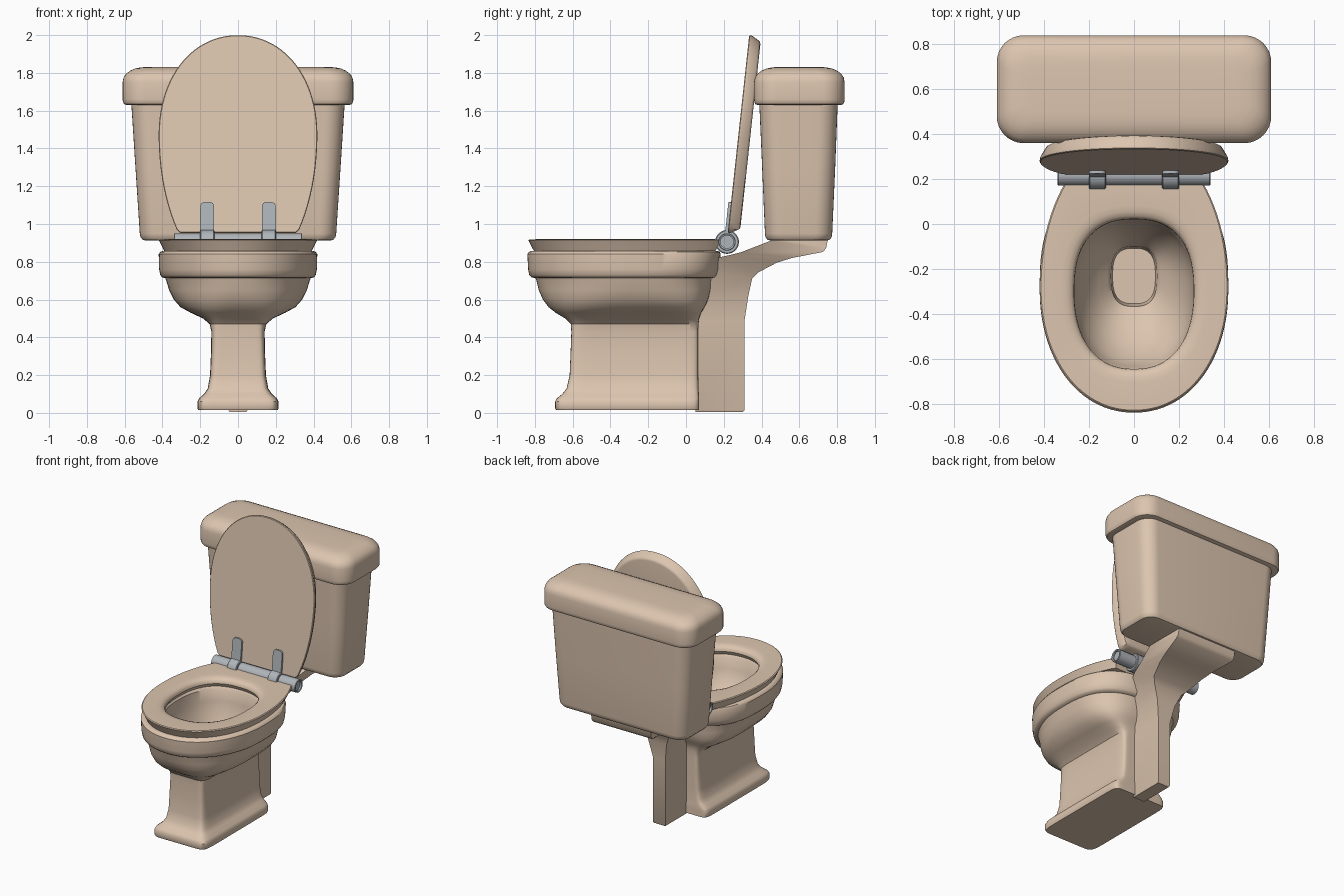
import bpy, bmesh, math
from mathutils import Vector, Matrix

N = 96


def material(name, rgb):
    m = bpy.data.materials.new(name)
    m.diffuse_color = (*rgb, 1)
    return m


CERAMIC = material("warm_ceramic", (0.72, 0.56, 0.43))
METAL = material("grey_metal", (0.43, 0.46, 0.49))


def spow(v, e):
    return math.copysign(abs(v) ** e, v)


def egg(z, w, y0, y1, cy, nf=2.1, nb=2.1, cut=None):
    """Egg / superellipse ring; nf, nb are the front and back squareness."""
    pts = []
    for i in range(N):
        t = 2 * math.pi * (i + 0.5) / N
        n = nb if math.sin(t) > 0 else nf
        s = spow(math.sin(t), 2 / n)
        y = cy + s * ((y1 - cy) if s > 0 else (cy - y0))
        if cut is not None:
            y = min(y, cut)
        pts.append((w * spow(math.cos(t), 2 / n), y, z))
    return pts


def rrect(z, w, y0, y1, r, seg=8):
    """Rounded rectangle ring."""
    pts = []
    for k, (cx, cy) in enumerate([(w - r, y1 - r), (r - w, y1 - r), (r - w, y0 + r), (w - r, y0 + r)]):
        for i in range(seg + 1):
            a = math.pi / 2 * (k + i / seg)
            pts.append((cx + r * math.cos(a), cy + r * math.sin(a), z))
    return pts


def finish(name, bm, mat, angle=35):
    bmesh.ops.recalc_face_normals(bm, faces=bm.faces)
    me = bpy.data.meshes.new(name)
    bm.to_mesh(me)
    bm.free()
    me.materials.append(mat)
    ob = bpy.data.objects.new(name, me)
    bpy.context.collection.objects.link(ob)
    bpy.ops.object.select_all(action='DESELECT')
    ob.select_set(True)
    bpy.context.view_layer.objects.active = ob
    bpy.ops.object.shade_smooth_by_angle(angle=math.radians(angle))
    return ob


def loft(name, rings, mat=CERAMIC, closed=False, angle=35):
    """Skin a list of rings; ends are capped unless the rings close on themselves."""
    bm = bmesh.new()
    vs = [[bm.verts.new(p) for p in r] for r in rings]
    pairs = list(zip(vs, vs[1:])) + ([(vs[-1], vs[0])] if closed else [])
    for a, b in pairs:
        for i in range(len(a)):
            j = (i + 1) % len(a)
            bm.faces.new((a[i], a[j], b[j], b[i]))
    if not closed:
        bm.faces.new(vs[0])
        bm.faces.new(vs[-1])
    return finish(name, bm, mat, angle)


# pedestal and bowl: outside going up, over the rim, down into the drain well
C = -0.29
outer = [  # z, half width, front y, back y, squareness front, back
    (0.015, .210, -.688, .070, 12, 14), (0.025, .215, -.693, .070, 12, 14),
    (0.060, .215, -.693, .070, 12, 14), (0.078, .205, -.683, .070, 12, 14),
    (0.10, .180, -.655, .068, 12, 14), (0.13, .160, -.632, .066, 12, 14),
    (0.20, .148, -.616, .065, 12, 14), (0.32, .143, -.611, .065, 12, 14),
    (0.43, .141, -.607, .065, 11, 14), (0.47, .150, -.610, .066, 8, 10),
    (0.50, .185, -.640, .070, 5, 7), (0.53, .250, -.690, .080, 3.4, 5),
    (0.56, .305, -.728, .100, 2.7, 4), (0.60, .340, -.758, .118, 2.4, 3.4),
    (0.65, .365, -.780, .130, 2.2, 3), (0.70, .380, -.792, .135, 2.1, 2.8),
    (0.713, .385, -.797, .138, 2.1, 2.8), (0.718, .402, -.818, .155, 2.1, 2.8),
    (0.73, .412, -.830, .165, 2.1, 2.8), (0.76, .418, -.836, .175, 2.1, 2.8),
    (0.84, .420, -.840, .183, 2.1, 2.8), (0.852, .412, -.832, .180, 2.1, 2.8),
    (0.857, .400, -.820, .170, 2.1, 2.8)]
inner = [
    (0.857, .285, -.665, .035, 2.3, 2.4), (0.84, .270, -.650, .022, 2.3, 2.4),
    (0.76, .262, -.635, .012, 2.3, 2.4), (0.68, .240, -.600, -.005, 2.3, 2.4),
    (0.60, .200, -.530, -.035, 2.3, 2.4), (0.54, .155, -.450, -.065, 2.5, 2.5),
    (0.50, .118, -.390, -.090, 2.7, 2.7), (0.48, .102, -.367, -.100, 2.8, 2.8),
    (0.40, .095, -.355, -.108, 2.8, 2.8)]
rings = [egg(z, w, a, b, C, f, k) for z, w, a, b, f, k in outer]
rings += [egg(z, w, a, b, min(C, (a + b) / 2) if w > .2 else (a + b) / 2, f, k) for z, w, a, b, f, k in inner]
loft("bowl_and_pedestal", rings)


# seat ring, straight at the back and tapered underneath
def seat_out(z, d):
    return egg(z, .42 - d, -.835 + d, .40 - d, -.28, 2.1, 2, .185 - d)


def seat_in(z, d):
    return egg(z, .265 + d, -.645 - d, .02 + d, -.30, 2.3, 2.5)


loft("seat", [seat_out(.856, .03), seat_out(.905, .005), seat_out(.914, 0), seat_out(.919, .006),
              seat_in(.920, .06), seat_in(.917, .035), seat_in(.910, .015), seat_in(.897, .003),
              seat_in(.88, 0), seat_in(.856, .012)], closed=True)

# raised lid, modelled flat and then swung up behind the hinge
SWING = Matrix.Translation((0, .277, 1.47)) @ Matrix.Rotation(math.radians(-96.2), 4, 'X')


def lid_ring(z, d):
    return [SWING @ Vector(p) for p in egg(z, .42 - d, -.533 + d, .79, 0, 2.1, 2, .52 - d)]


loft("seat_lid", [lid_ring(0, .004), lid_ring(.004, 0), lid_ring(.015, .001), lid_ring(.052, .022),
                  lid_ring(.060, .028), lid_ring(.064, .040)])


# hinge rod with recessed ends, clip sleeves and plates
def circle(x, r, n=40):
    return [(x, .217 + r * math.cos(2 * math.pi * i / n), .905 + r * math.sin(2 * math.pi * i / n)) for i in range(n)]


loft("hinge_rod", [circle(x, r) for x, r in [(-.325, .034), (-.337, .034), (-.340, .042), (-.337, .046),
                                             (.337, .046), (.340, .042), (.337, .034), (.325, .034)]], METAL)
for side, label in ((-1, "left"), (1, "right")):
    x0 = side * .163
    loft("hinge_sleeve_" + label, [circle(x0 + x, r) for x, r in
                                   [(-.038, .058), (-.034, .063), (.034, .063), (.038, .058)]], METAL)
    rw, top = .037, .394
    outline = [(x0 - rw, .55), (x0 + rw, .55)]
    for i in range(13):
        a = math.pi * i / 12
        q = .6  # flattened round tip
        outline.append((x0 + rw * spow(math.cos(a), q), top - rw * spow(math.sin(a), q)))
    loft("hinge_plate_" + label, [[SWING @ Vector((x, y, z)) for x, y in outline] for z in (-.014, .01)], METAL)

# drain pipe widening into the shelf that carries the tank
sections = [  # front/top point, back/bottom point, half width
    ((.05, .005), (.302, .005), .045), ((.05, .015), (.31, .015), .05),
    ((.05, .49), (.31, .49), .05), ((.06, .62), (.33, .62), .075),
    ((.09, .76), (.35, .71), .115), ((.16, .82), (.385, .745), .15),
    ((.22, .833), (.48, .795), .18), ((.29, .85), (.56, .82), .20),
    ((.45, .912), (.725, .852), .24), ((.48, .925), (.742, .872), .24), ((.52, .93), (.752, .925), .24)]
loft("drain_neck", [[(-w, *f), (w, *f), (w, *b), (-w, *b)] for f, b, w in sections], angle=40)

# tank body, tapering downwards
loft("tank", [rrect(z, w, a, b, r) for z, w, a, b, r in [
    (.912, .485, .450, .742, .07), (.916, .504, .432, .760, .08), (.930, .516, .421, .771, .09),
    (.95, .520, .418, .774, .09), (1.30, .543, .403, .790, .095), (1.64, .565, .388, .803, .10)]])

# tank lid with a softly rounded top
loft("tank_lid", [rrect(z, w, a, b, r) for z, w, a, b, r in [
    (1.630, .590, .380, .820, .10), (1.634, .602, .368, .832, .11), (1.645, .609, .362, .838, .115),
    (1.66, .611, .360, .840, .12), (1.75, .611, .360, .840, .12), (1.775, .606, .365, .835, .12),
    (1.795, .593, .378, .822, .115), (1.812, .570, .401, .799, .105), (1.823, .545, .426, .774, .09),
    (1.829, .515, .456, .744, .075), (1.832, .470, .490, .710, .06)]])
